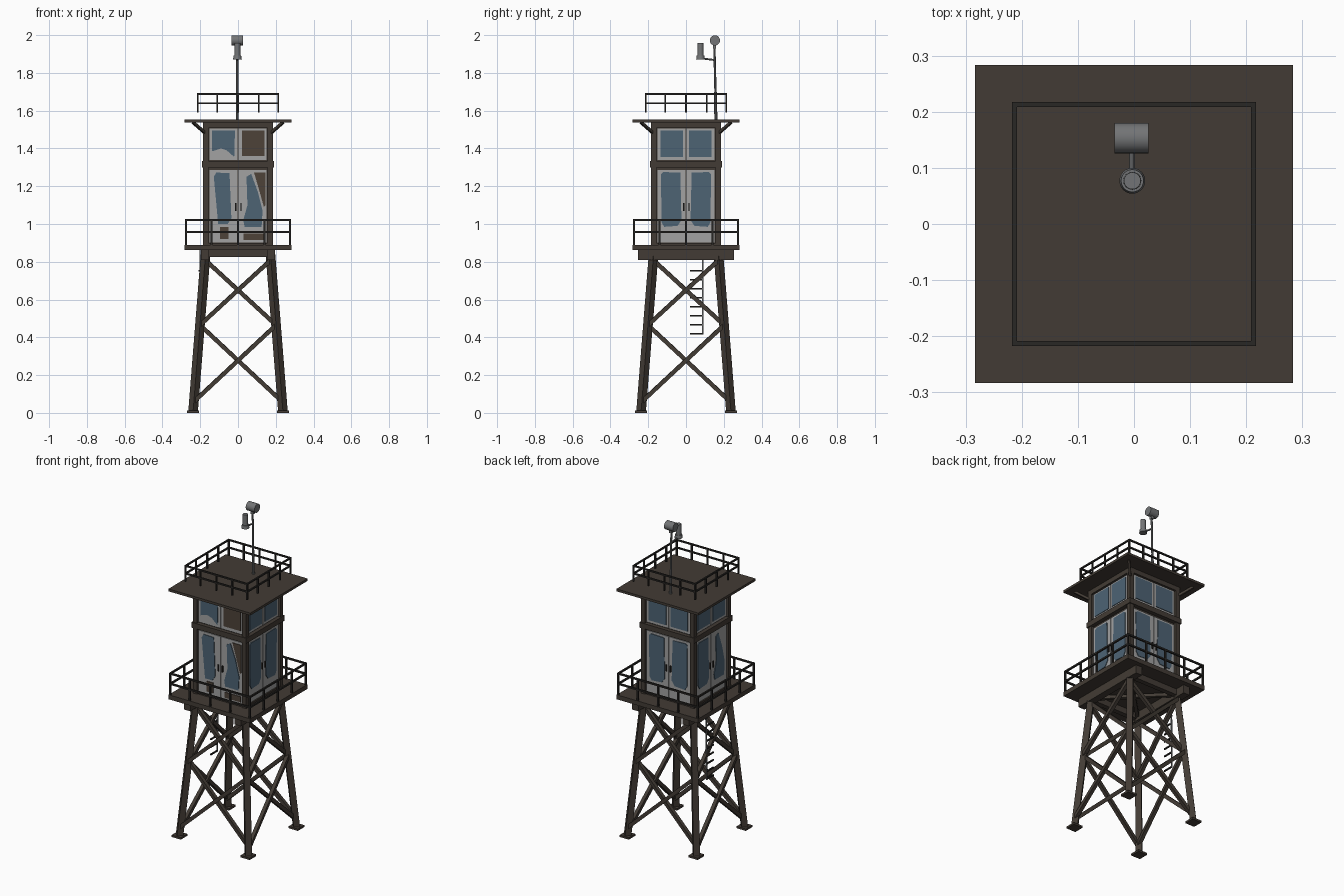
import bpy, bmesh, math
from mathutils import Vector, Matrix

if "Cube" in bpy.data.objects:
    bpy.data.objects.remove(bpy.data.objects["Cube"])


def material(name, rgb):
    m = bpy.data.materials.new(name)
    m.diffuse_color = (*rgb, 1)
    m.use_nodes = True
    m.node_tree.nodes["Principled BSDF"].inputs["Base Color"].default_value = m.diffuse_color
    return m


BROWN = material("brown_steel", (0.055, 0.044, 0.035))
DARK = material("dark_rail_steel", (0.022, 0.020, 0.018))
FRAME = material("worn_grey_paint", (0.36, 0.36, 0.36))
GLASS = material("blue_glass", (0.075, 0.125, 0.175))
LAMP = material("lamp_grey", (0.17, 0.175, 0.18))
RUST = material("bare_brown_patch", (0.075, 0.055, 0.04))


def finish(bm, name, mat, smooth=False):
    bmesh.ops.recalc_face_normals(bm, faces=bm.faces[:])
    me = bpy.data.meshes.new(name)
    bm.to_mesh(me)
    bm.free()
    me.materials.append(mat)
    ob = bpy.data.objects.new(name, me)
    bpy.context.collection.objects.link(ob)
    if smooth:
        bpy.context.view_layer.objects.active = ob
        ob.select_set(True)
        bpy.ops.object.shade_smooth_by_angle()
        ob.select_set(False)
    return ob


def box(bm, x0, x1, y0, y1, z0, z1):
    m = Matrix.Translation(((x0 + x1) / 2, (y0 + y1) / 2, (z0 + z1) / 2))
    bmesh.ops.create_cube(bm, size=1, matrix=m @ Matrix.Diagonal((x1 - x0, y1 - y0, z1 - z0, 1)))


def slab(name, half, z0, z1, mat):
    bm = bmesh.new()
    box(bm, -half, half, -half, half, z0, z1)
    return finish(bm, name, mat)


def aligned(p, q):
    p, q = Vector(p), Vector(q)
    rot = (q - p).to_track_quat('Z', 'Y').to_matrix().to_4x4()
    return Matrix.Translation((p + q) / 2) @ rot, (q - p).length


def beam(bm, p, q, w, d=None):
    m, length = aligned(p, q)
    bmesh.ops.create_cube(bm, size=1, matrix=m @ Matrix.Diagonal((w, d or w, length, 1)))


def rod(bm, p, q, r1, r2=None, n=16):
    m, length = aligned(p, q)
    bmesh.ops.create_cone(bm, cap_ends=True, segments=n, radius1=r1, radius2=r2 or r1,
                          depth=length, matrix=m)


def side(k, u, d, z):
    """Point on side k (0 front, 1 right, 2 back, 3 left), u to the right, d outward."""
    return Matrix.Rotation(k * math.pi / 2, 3, 'Z') @ Vector((u, -d, z))


def plate(bm, k, pts, d, thick=0.004):
    """Thin polygon plate on the cabin side."""
    f = bm.faces.new([bm.verts.new(side(k, u, d, z)) for u, z in pts])
    ext = bmesh.ops.extrude_face_region(bm, geom=[f])
    move = side(k, 0, thick, 0)
    bmesh.ops.translate(bm, vec=move, verts=[v for v in ext["geom"] if isinstance(v, bmesh.types.BMVert)])


def rect(u0, u1, z0, z1):
    return [(u0, z0), (u1, z0), (u1, z1), (u0, z1)]


def spread(z):
    """Leg offset from the centre at height z."""
    return 0.238 - 0.079 * z


# Legs with foot plates
bm = bmesh.new()
for sx in (-1, 1):
    for sy in (-1, 1):
        a, b = spread(0), spread(0.85)
        beam(bm, (sx * a, sy * a, 0.005), (sx * b, sy * b, 0.85), 0.036)
        box(bm, sx * a - 0.032, sx * a + 0.032, sy * a - 0.032, sy * a + 0.032, 0, 0.012)
finish(bm, "legs", BROWN)

# Crossed braces, two levels on each side
bm = bmesh.new()
for k in range(4):
    for lo, hi in ((0.06, 0.465), (0.465, 0.81)):
        for s in (-1, 1):
            a, b = spread(lo), spread(hi)
            beam(bm, side(k, -s * a, a + 0.006 * s, lo), side(k, s * b, b + 0.006 * s, hi), 0.022, 0.022)
finish(bm, "cross_braces", BROWN)

# Platform and the beams carrying it
slab("platform", 0.282, 0.862, 0.89, BROWN)
bm = bmesh.new()
for s in (-1, 1):
    box(bm, s * 0.175 - 0.022, s * 0.175 + 0.022, -0.253, 0.253, 0.81, 0.864)
    box(bm, -0.16, 0.16, s * 0.175 - 0.015, s * 0.175 + 0.015, 0.825, 0.864)
    beam(bm, (0.165 * s, -0.165, 0.84), (-0.165 * s, 0.165, 0.84), 0.02)
finish(bm, "platform_beams", BROWN)


def railing(name, half, levels, z0, us, w):
    bm = bmesh.new()
    for k in range(4):
        for z in levels:
            beam(bm, side(k, -half - w / 2, half, z), side(k, half + w / 2, half, z), w)
        for u in us:
            beam(bm, side(k, u, half, z0), side(k, u, half, levels[0]), w)
    finish(bm, name, DARK)


railing("platform_railing", 0.275, (1.022, 0.958), 0.888, (-0.275, -0.14, 0, 0.14), 0.010)
railing("roof_railing", 0.213, (1.688, 1.64), 1.59, (-0.213, -0.11, 0, 0.11), 0.009)

# Cabin: core, corner posts, belts and roof
slab("cabin_core", 0.165, 0.888, 1.54, BROWN)
bm = bmesh.new()
for sx in (-1, 1):
    for sy in (-1, 1):
        x, y = sx * 0.17, sy * 0.17
        box(bm, x - 0.014, x + 0.014, y - 0.014, y + 0.014, 0.888, 1.54)
finish(bm, "corner_posts", BROWN)
slab("cabin_sill", 0.178, 0.888, 0.9, BROWN)
slab("middle_belt", 0.19, 1.30, 1.333, BROWN)
slab("top_belt", 0.184, 1.508, 1.54, BROWN)
slab("roof", 0.283, 1.537, 1.552, BROWN)

# Diagonal brackets under the roof corners
bm = bmesh.new()
for sx in (-1, 1):
    for sy in (-1, 1):
        beam(bm, (sx * 0.178, sy * 0.178, 1.485), (sx * 0.238, sy * 0.238, 1.538), 0.014)
finish(bm, "roof_brackets", BROWN)

# Painted door leaves and window frames
bm = bmesh.new()
for k in range(4):
    for u0, u1 in ((-0.152, -0.002), (0.002, 0.152)):
        plate(bm, k, rect(u0, u1, 0.902, 1.287), 0.166, 0.006)
        plate(bm, k, rect(u0, u1, 1.338, 1.506), 0.166, 0.006)
finish(bm, "door_and_window_frames", FRAME)

# Glass panes with worn outlines; front and left have a slanted right pane
LEFT = [(-0.132, 1.265), (-0.12, 1.275), (-0.03, 1.272), (-0.024, 1.02), (-0.045, 0.99), (-0.115, 0.985), (-0.13, 1.01)]
RIGHT = [(-u, z) for u, z in LEFT]
SLANT = [(0.045, 1.25), (0.07, 1.265), (0.105, 1.17), (0.13, 1.07), (0.125, 0.985), (0.035, 0.985), (0.028, 1.02), (0.05, 1.1)]
FRONT_LEFT = [(-0.128, 1.25), (-0.115, 1.272), (-0.045, 1.27), (-0.035, 1.03), (-0.055, 1.0), (-0.105, 1.0)]
bm = bmesh.new()
for k in range(4):
    plate(bm, k, FRONT_LEFT if k == 0 else LEFT, 0.172)
    plate(bm, k, SLANT if k in (0, 3) else RIGHT, 0.172)
    if k == 0:
        plate(bm, k, [(-0.137, 1.385), (-0.09, 1.40), (-0.06, 1.39), (-0.02, 1.355), (-0.016, 1.495), (-0.137, 1.495)], 0.172)
    else:
        plate(bm, k, rect(-0.135, -0.016, 1.355, 1.496), 0.172)
        plate(bm, k, rect(0.016, 0.135, 1.355, 1.496), 0.172)
finish(bm, "glass_panes", GLASS)

# Bare patches on the front
bm = bmesh.new()
for pts in (rect(0.022, 0.14, 1.36, 1.496), rect(-0.095, -0.05, 0.92, 0.985), rect(0.03, 0.142, 0.915, 0.95),
            [(0.085, 1.272), (0.145, 1.272), (0.145, 1.1), (0.137, 1.09), (0.112, 1.18)]):
    plate(bm, 0, pts, 0.172)
finish(bm, "bare_patches", RUST)

# Door handles
bm = bmesh.new()
for k in range(4):
    for u in (-0.012, 0.016):
        beam(bm, side(k, u, 0.177, 1.07), side(k, u, 0.177, 1.11), 0.007)
finish(bm, "door_handles", DARK)

# Broken ladder on the left side
bm = bmesh.new()
for i in range(8):
    z = 0.42 + i * 0.0475
    beam(bm, (-0.205, 0.022, z), (-0.205, 0.09, z), 0.008)
finish(bm, "ladder_rungs", DARK)
bm = bmesh.new()
beam(bm, (-0.205, 0.088, 0.415), (-0.2, 0.088, 0.865), 0.007)
finish(bm, "ladder_rail", LAMP)

# Mast with side arm
bm = bmesh.new()
rod(bm, (-0.004, 0.158, 1.55), (-0.004, 0.156, 1.70), 0.008, n=10)
rod(bm, (-0.004, 0.156, 1.70), (-0.004, 0.15, 1.95), 0.006, n=10)
rod(bm, (-0.004, 0.152, 1.868), (-0.004, 0.075, 1.878), 0.005, n=10)
finish(bm, "mast", LAMP, True)

# Searchlight drum and siren
bm = bmesh.new()
rod(bm, (-0.035, 0.153, 1.972), (0.026, 0.153, 1.972), 0.027, n=24)
box(bm, -0.012, 0.004, 0.142, 0.16, 1.93, 1.95)
finish(bm, "searchlight", LAMP, True)
bm = bmesh.new()
rod(bm, (-0.003, 0.077, 1.872), (-0.003, 0.077, 1.892), 0.023, 0.02, n=24)
rod(bm, (-0.003, 0.077, 1.892), (-0.003, 0.077, 1.957), 0.016, 0.015, n=24)
finish(bm, "siren", LAMP, True)
